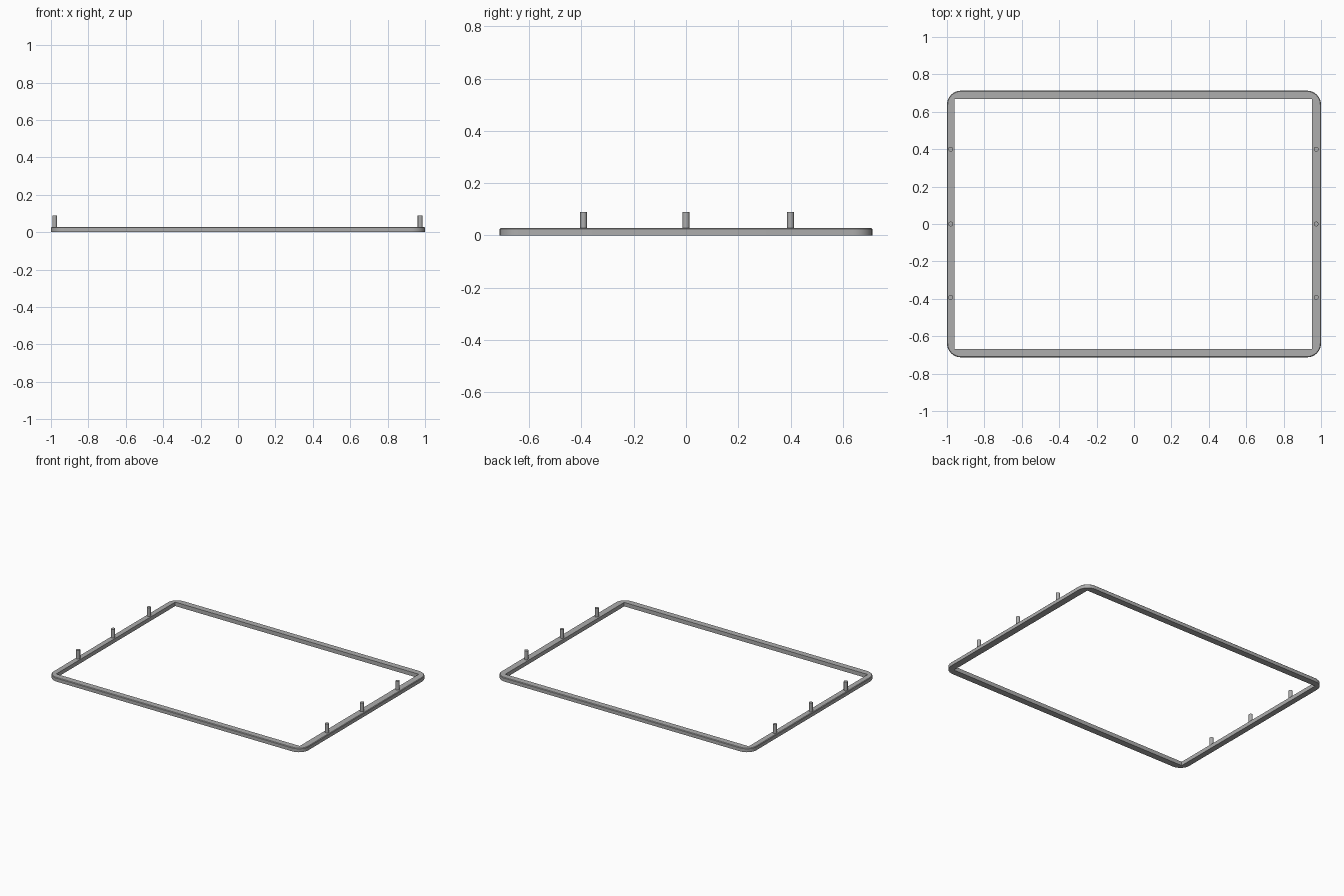
import bpy, bmesh
from math import cos, sin, pi, radians

if "Cube" in bpy.data.objects:
    bpy.data.objects.remove(bpy.data.objects["Cube"])

# One plain grey for everything
grey = bpy.data.materials.new("grey")
grey.use_nodes = True
colour = (0.42, 0.42, 0.42, 1)
grey.diffuse_color = colour
grey.node_tree.nodes["Principled BSDF"].inputs["Base Color"].default_value = colour

HALF_X, HALF_Y, RADIUS = 1.0, 0.713, 0.075
TOP, CHAMFER, STEPS = 0.028, 0.004, 8


def finish(bm, name):
    bmesh.ops.recalc_face_normals(bm, faces=bm.faces)
    mesh = bpy.data.meshes.new(name)
    bm.to_mesh(mesh)
    bm.free()
    mesh.materials.append(grey)
    obj = bpy.data.objects.new(name, mesh)
    bpy.context.collection.objects.link(obj)
    bpy.ops.object.select_all(action="DESELECT")
    obj.select_set(True)
    bpy.context.view_layer.objects.active = obj
    bpy.ops.object.shade_smooth_by_angle(angle=radians(30))
    return obj


# Rectangular frame: rounded outside corners, square inside corners
bm = bmesh.new()
columns = []
for i, (sx, sy) in enumerate([(1, 1), (-1, 1), (-1, -1), (1, -1)]):
    inner = (0.952 if sx > 0 else -0.96, sy * 0.667)
    cx, cy = sx * (HALF_X - RADIUS), sy * (HALF_Y - RADIUS)
    for k in range(STEPS + 1):
        a = (i + k / STEPS) * pi / 2

        def rim(r, z):
            return bm.verts.new((cx + r * cos(a), cy + r * sin(a), z))

        columns.append([
            rim(RADIUS, 0), rim(RADIUS, TOP - CHAMFER), rim(RADIUS - CHAMFER, TOP),
            bm.verts.new((*inner, TOP)), bm.verts.new((*inner, 0))])
for i, col in enumerate(columns):
    nxt = columns[(i + 1) % len(columns)]
    for j in range(5):
        m = (j + 1) % 5
        bm.faces.new((col[j], nxt[j], nxt[m], col[m]))
bmesh.ops.remove_doubles(bm, verts=bm.verts, dist=0.0001)
finish(bm, "frame")

# Three upright pegs on each side rail
for side, x in (("right", -0.98), ("left", 0.974)):
    for place, y in (("front", -0.392), ("middle", 0), ("back", 0.4)):
        bm = bmesh.new()
        bmesh.ops.create_cone(bm, cap_ends=True, segments=20,
                              radius1=0.013, radius2=0.013, depth=0.07)
        peg = finish(bm, f"{side}_{place}_peg")
        peg.location = (x, y, 0.055)
